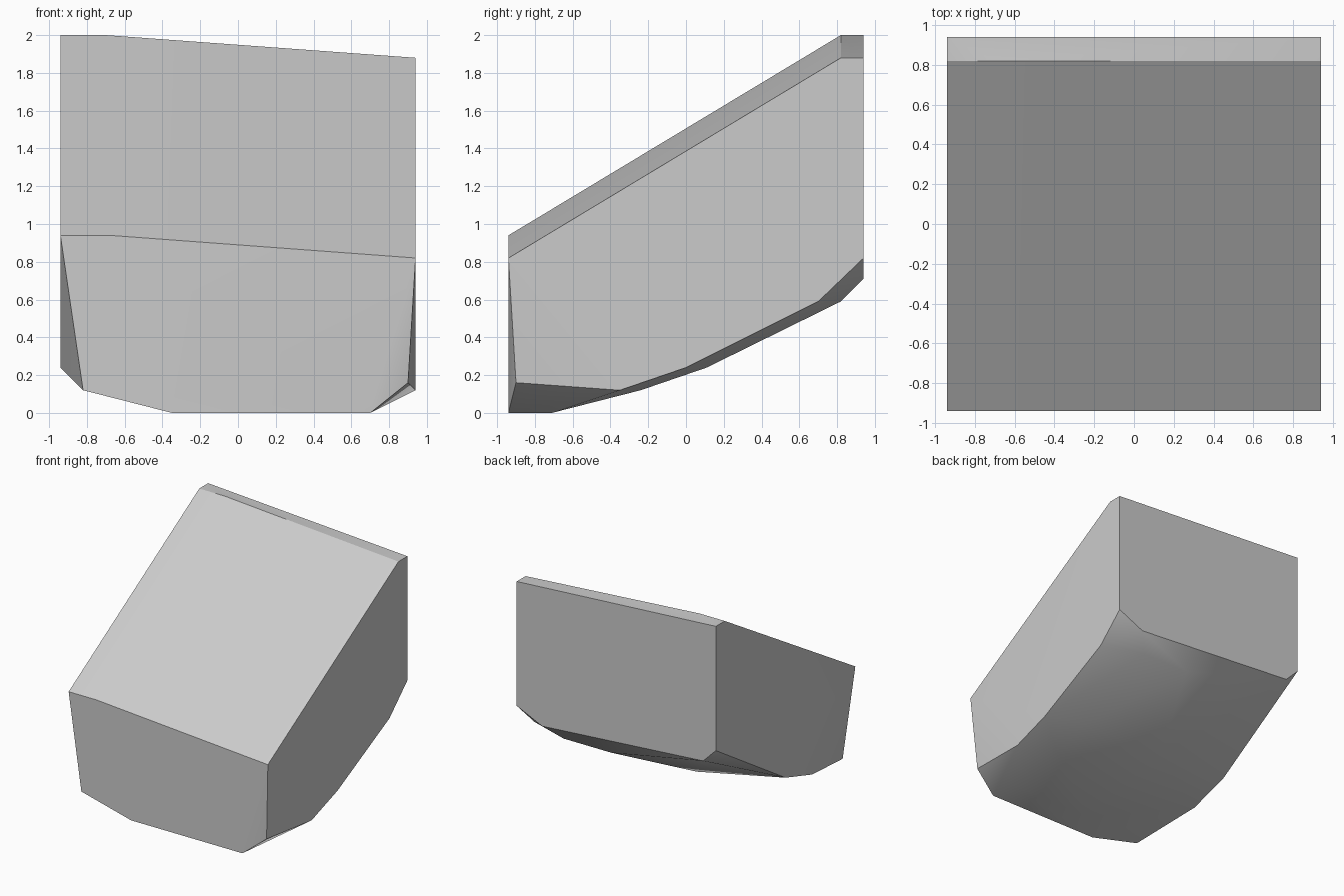
import bpy, bmesh
from math import radians

cube = bpy.data.objects.get("Cube")
if cube:
    bpy.data.objects.remove(cube, do_unlink=True)

F, B = -0.94, 0.94   # front and back planes
L, R = 0.94, -0.94   # side planes

# Corners of the faceted boulder, grouped by region
top = [(R, F, .94), (-.68, F, .94), (L, F, .82),
       (R, .82, 2), (-.7, .82, 2), (L, .82, 1.88), (R, B, 2), (L, B, 1.88)]
front_rim = [(-.82, F, .12), (-.35, F, 0), (.7, F, 0), (.9, -.9, .16)]
left_rim = [(L, -.35, .12), (L, 0, .24), (L, .7, .59), (L, B, .82)]
right_rim = [(R, -.36, .24), (R, 0, .35), (R, B, .94)]
back_rim = [(.7, B, .71), (-.82, B, .82)]
underside = [(.7, -.71, 0), (-.1, -.71, 0), (.6, -.24, .12), (.6, .11, .24),
             (-.18, .11, .24), (.58, .82, .59), (.13, .82, .59)]

# Wrap the corners in a convex skin
bm = bmesh.new()
for p in top + front_rim + left_rim + right_rim + back_rim + underside:
    bm.verts.new(p)
hull = bmesh.ops.convex_hull(bm, input=bm.verts)
loose = {g for g in hull["geom_interior"] + hull["geom_unused"]
         if isinstance(g, bmesh.types.BMVert)}
bmesh.ops.delete(bm, geom=list(loose), context='VERTS')
bmesh.ops.dissolve_limit(bm, angle_limit=radians(1), verts=bm.verts, edges=bm.edges)
bmesh.ops.recalc_face_normals(bm, faces=bm.faces)
mesh = bpy.data.meshes.new("boulder")
bm.to_mesh(mesh)
bm.free()

boulder = bpy.data.objects.new("boulder", mesh)
bpy.context.collection.objects.link(boulder)

# Plain grey stone
stone = bpy.data.materials.new("grey_stone")
stone.use_nodes = True
colour = (.6, .6, .6, 1)
stone.diffuse_color = colour
stone.node_tree.nodes["Principled BSDF"].inputs["Base Color"].default_value = colour
mesh.materials.append(stone)

# Soft facets, crisp main edges
bpy.ops.object.select_all(action='DESELECT')
boulder.select_set(True)
bpy.context.view_layer.objects.active = boulder
bpy.ops.object.shade_smooth_by_angle(angle=radians(30))
